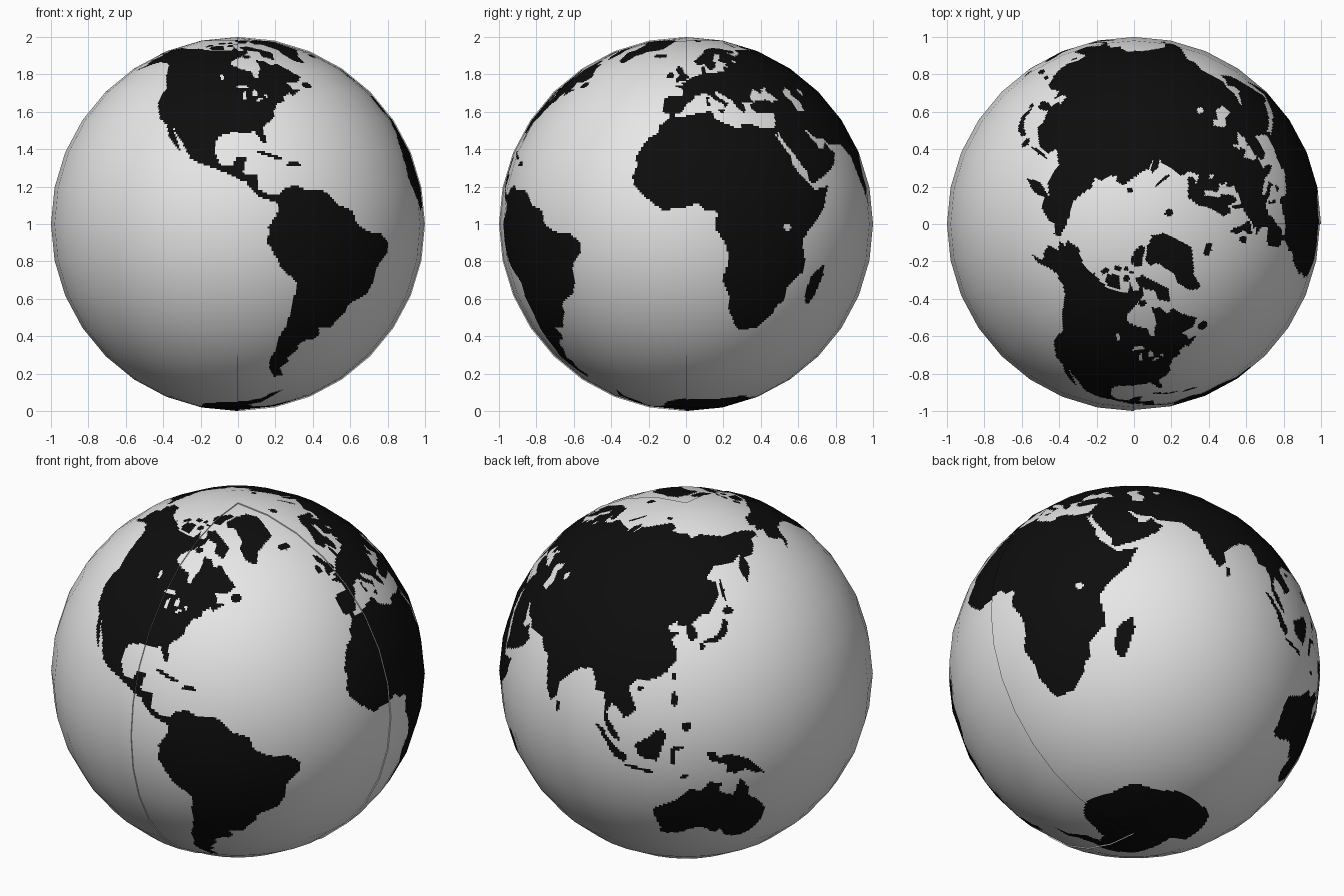
import bpy, math
from mathutils import Vector

SEG, RINGS, SUB = 32, 16, 16          # coarse globe facets, each cut into SUB x SUB cells
COLS, ROWS = SEG * SUB, RINGS * SUB


def material(name, v):
    m = bpy.data.materials.new(name)
    m.diffuse_color = (v, v, v, 1)
    return m


MATS = [material("pale_grey_ocean", 0.8), material("black_land", 0.004)]
grid = [[0] * COLS for _ in range(ROWS)]


def paint(points, value=1):
    """Fill a (longitude, latitude) outline on the cell grid."""
    for r in range(ROWS):
        lat = -90 + (r + 0.5) * 180 / ROWS
        cross = []
        for (x0, y0), (x1, y1) in zip(points, points[1:] + points[:1]):
            if (y0 > lat) != (y1 > lat):
                cross.append(x0 + (lat - y0) * (x1 - x0) / (y1 - y0))
        cross.sort()
        for a, b in zip(cross[::2], cross[1::2]):
            c0 = math.ceil((a + 180) * COLS / 360 - 0.5)
            c1 = math.ceil((b + 180) * COLS / 360 - 0.5)
            for c in range(c0, c1):
                grid[r][c % COLS] = value


def oval(lon, lat, w, h, tilt=0, value=1):
    """Small island or lake: tilted ellipse with half sizes in degrees."""
    t, pts = math.radians(tilt), []
    for k in range(12):
        a = k * math.tau / 12
        u, v = w * math.cos(a), h * math.sin(a)
        pts.append((lon + u * math.cos(t) - v * math.sin(t),
                    lat + u * math.sin(t) + v * math.cos(t)))
    paint(pts, value)


# North America
paint([(-168, 66), (-162, 67), (-166, 68.5), (-157, 71), (-141, 69.7), (-128, 70), (-115, 68.5),
       (-108, 68), (-95, 68), (-94, 71.5), (-90, 69), (-82, 69.5), (-82, 67), (-87, 65), (-94, 61),
       (-94, 58.5), (-88, 56.5), (-82.5, 55), (-82, 53), (-80, 51.3), (-79, 54.5), (-77, 57),
       (-78, 62.3), (-73, 62), (-69.5, 59), (-65, 60), (-61.5, 56.5), (-56, 52.5), (-60, 50),
       (-66.5, 50), (-65, 48.5), (-64.5, 46.2), (-60.5, 46.5), (-66, 43.5), (-67, 45), (-70.5, 43),
       (-70, 41.7), (-74, 40.5), (-76, 37), (-75.7, 35.3), (-81, 31.5), (-80, 26.5), (-80.8, 25.2),
       (-82.7, 28), (-84, 30), (-90, 29.3), (-97, 29), (-117, 32), (-120.6, 34.6), (-124.3, 40.3),
       (-124, 47), (-128, 51), (-134, 58), (-140, 59.8), (-148, 60.3), (-152, 59.2), (-158, 56.3),
       (-164, 54.7), (-158, 58.5), (-162, 59), (-166, 61.8), (-161, 64.5)])
# Central America
paint([(-117.3, 33), (-94.5, 30), (-94.5, 29.4), (-97.3, 27.5), (-97.8, 22.5), (-95.5, 18.5),
       (-91.5, 18.6), (-90.3, 21), (-87, 21.5), (-88.5, 16), (-83.3, 15), (-83.6, 11), (-80, 9.2),
       (-77.2, 8.8), (-78, 7.3), (-80.5, 7.4), (-83.5, 8.5), (-87.5, 13), (-94.5, 16.2),
       (-105.5, 20.2), (-109.3, 25.8), (-114, 31.2), (-112, 27.5), (-109.5, 23), (-112, 25), (-115, 28)])
# South America
paint([(-77.4, 8.6), (-75.5, 10.7), (-71.7, 12.3), (-70, 11.5), (-68, 10.6), (-62, 10.6), (-57, 6),
       (-51.5, 4), (-50, 0), (-44.5, -2.5), (-39, -3), (-35.3, -5.5), (-35, -8.5), (-39, -13),
       (-39.3, -18), (-41, -22), (-48, -25.5), (-48.7, -28.5), (-53.5, -34), (-58.3, -34),
       (-56.8, -36.5), (-58, -38.3), (-62, -39), (-65, -41), (-63.8, -42.5), (-67.5, -46),
       (-65.8, -47.5), (-69, -51), (-65.2, -54.8), (-70, -55.3), (-74.5, -51), (-75.5, -46.7),
       (-73.5, -41.5), (-73.5, -37), (-71.5, -32), (-70.3, -18.4), (-76, -14), (-79.5, -7.5),
       (-81.2, -5), (-80, -3), (-80.8, -1), (-78.8, 1.5), (-77.3, 4), (-77.9, 7.2)])
# Africa
paint([(-6, 35.8), (-2, 35.2), (10, 37.3), (11, 34), (15.2, 32.3), (20, 30.5), (20.2, 32.7),
       (23, 32.6), (29, 30.9), (32.5, 31.2), (32.6, 29.8), (35.5, 24), (37.3, 21), (37.4, 18.7),
       (39.5, 15.5), (43.2, 12), (44.5, 10.5), (51.2, 11.9), (48, 4.5), (42, -1.2), (39, -5),
       (40.6, -11), (40.6, -15), (35, -20), (35.4, -24), (32.8, -26), (32.5, -28.5), (27, -33.6),
       (20, -34.7), (18.3, -33), (15, -27), (14.4, -22.5), (11.8, -17), (13.7, -11), (12.2, -6),
       (9, -1), (9.7, 3.8), (6, 4.3), (4, 6.4), (-2, 4.8), (-7.5, 4.4), (-13, 8.5), (-16.8, 12.5),
       (-17.4, 14.7), (-16.2, 19), (-17, 21), (-14.5, 26), (-13, 27.8), (-9.8, 29.8), (-9.6, 32),
       (-6.8, 34)])
# Europe
paint([(-5.5, 36), (-9, 37), (-9.4, 39), (-9, 43.2), (-1.8, 43.4), (-1.2, 46), (-4.7, 48.2),
       (-1.5, 48.7), (-1.8, 49.7), (1.6, 50.9), (4.5, 52.5), (8.5, 53.7), (8.2, 57), (10.5, 57.6),
       (10.8, 54.2), (14, 54), (18.5, 54.7), (21, 55), (21.5, 57.5), (24.3, 57.2), (23.5, 59.2),
       (30, 59.9), (62, 60), (62, 45), (44, 42), (40, 43.5), (37, 45), (39, 47.2), (35, 46.2),
       (36, 45.1), (33.5, 44.5), (31, 46.5), (28.6, 43.7), (28, 41.9), (29, 41.1), (26.3, 40.5),
       (23.5, 40.5), (24, 38), (22.8, 36.5), (21.2, 38), (19.4, 41.5), (13.8, 45), (12.4, 44.5),
       (14, 42.5), (18.4, 40.1), (16.8, 40.3), (16, 38), (15.4, 40), (12, 42), (8.8, 44.3),
       (4, 43.5), (3.2, 42), (0, 39.8), (-2, 36.7)])
# Scandinavia and the White Sea coast
paint([(29, 59.8), (23, 60), (21.3, 61.5), (25.3, 65), (22.2, 65.8), (17.2, 61.5), (18.8, 60),
       (16.5, 57), (14.2, 55.5), (12.8, 55.5), (11, 59), (7, 58), (5, 61), (12, 65.5), (16, 69),
       (25.7, 71), (31, 70.3), (41, 67.5), (39, 66), (33, 66.6), (37, 64), (40, 64.8), (44, 66),
       (44, 68.5), (62, 69), (62, 59.5)])
# Northern Asia
paint([(58, 69), (68, 68.5), (67, 71), (70, 73), (73, 72.5), (73, 68), (75, 72.5), (80, 73),
       (87, 75), (104, 77.7), (113, 75.8), (109, 73.7), (127, 73), (130, 71), (140, 72.5),
       (160, 69.7), (170, 69.5), (180, 69), (190, 66.2), (187, 64.3), (180, 65), (177.5, 62.7),
       (170.5, 60), (163.3, 59.5), (162.5, 56), (156.8, 51), (156, 57), (163, 61.7), (155, 59.3),
       (142.5, 59.3), (135.5, 54.7), (141, 53), (140.4, 48.5), (58, 48)])
# Southern Asia
paint([(140.4, 49), (135, 43.3), (130.7, 42.3), (127.5, 39.8), (129.4, 36.5), (129, 35.2),
       (126.5, 34.4), (125, 37.8), (125, 39.6), (121.5, 39), (121.5, 40.8), (118, 39), (119, 37.2),
       (122.4, 37.2), (119.3, 35), (122, 31), (121.5, 28.2), (118, 24.4), (113.8, 22.2),
       (108.5, 21.6), (105.8, 19), (109, 12.5), (106.7, 10.2), (104.8, 8.7), (105, 10.5),
       (102.5, 12.2), (100.7, 13.4), (99.3, 10), (100.5, 7.2), (103.4, 4), (104, 1.4), (101, 3),
       (98.3, 8), (98.6, 12), (97.5, 16.5), (94.3, 16), (94, 19), (91.8, 22.5), (87, 21.4),
       (80.3, 15.6), (79.8, 10.3), (77.5, 8.1), (74.8, 13), (72.7, 19), (72.6, 21.3), (69.2, 22.2),
       (66.7, 25), (57.2, 25.7), (56.5, 27), (51.5, 27.9), (48.5, 30.2), (34.9, 29.5), (34.2, 27.8),
       (32.7, 29.8), (32.3, 31.2), (34.3, 31.3), (36, 36.6), (30.5, 36.5), (27.5, 37), (26.3, 39.5),
       (29, 41.1), (31.3, 41.2), (35, 42), (38, 41), (41.5, 41.6), (40, 43.5), (44, 49)])
# Arabia
paint([(34.9, 29.5), (35, 33), (44, 33), (48, 30), (50.1, 26.7), (51.2, 26), (51.5, 24.2),
       (54, 24.1), (56.3, 26.2), (56.8, 24.2), (59.8, 22.5), (57.5, 19), (52, 15.6), (45, 12.8),
       (43.3, 12.8), (42.7, 16.5), (39, 21.5), (35, 28)])
# Australia
paint([(113.7, -22.5), (114, -26), (115.7, -32), (115.2, -34.2), (118, -35), (123.5, -33.9),
       (126, -32.3), (131, -31.5), (135.5, -34.7), (137.8, -33), (140, -37.5), (143.5, -38.7),
       (146.3, -39), (150, -37.3), (153, -31.5), (153.2, -25.5), (149, -20.5), (146, -18.8),
       (145.2, -15), (142.5, -10.8), (141.5, -13.5), (140.8, -17.5), (138, -16.8), (135.5, -15),
       (136.7, -12.2), (132.5, -11.3), (129.7, -14.8), (126.5, -14), (122.3, -18), (118.8, -20.2)])
# Antarctica
paint([(-180, -90), (-180, -78.5), (-165, -78), (-150, -77), (-130, -74), (-100, -73), (-80, -73),
       (-68, -70), (-65, -66), (-57, -63.3), (-61, -68), (-62, -74), (-75, -77), (-60, -80),
       (-35, -78), (-20, -73.5), (0, -70), (30, -69.5), (50, -66.5), (70, -68.5), (90, -66.5),
       (115, -66.5), (135, -66.2), (150, -68.5), (170, -71.5), (164, -78), (180, -78.5), (180, -90)])
# Greenland, Baffin, Ellesmere, Victoria and Banks islands
paint([(-73, 78.3), (-60, 82), (-32, 83.5), (-17, 80.5), (-20, 75), (-22, 70.5), (-32, 68),
       (-40, 65), (-43.5, 60), (-50, 62), (-53.5, 67), (-51, 70), (-58, 75.5), (-68, 76)])
paint([(-89, 73), (-80, 73.7), (-68, 70), (-62, 66.7), (-65, 62.5), (-72, 64.5), (-73, 68), (-85, 70)])
paint([(-90, 76.5), (-80, 76.3), (-76, 79), (-63, 82.3), (-75, 83), (-91, 81.5)])
paint([(-117, 70), (-118, 72.5), (-106, 73.3), (-102, 69), (-113, 69)])
paint([(-125, 72), (-123, 74.2), (-117, 73.3), (-122, 71.2)])
# Britain, Madagascar, New Guinea, Borneo, Sumatra, Honshu
paint([(-5, 50), (1.2, 51.2), (1.5, 52.7), (-1.5, 55), (-2, 57.6), (-5, 58.5), (-5.5, 56), (-3, 53.5), (-4.8, 52)])
paint([(49.3, -12.1), (50.4, -15.7), (47.2, -25), (45, -25.5), (43.5, -22.5), (44.3, -16.5)])
paint([(131, -0.8), (134, -0.9), (135, -3.2), (138, -1.7), (145, -4.4), (150.7, -10.5), (147, -9.6),
       (144, -7.8), (141, -9), (138, -8.3), (137.8, -5.4), (132.8, -4)])
paint([(109, 1.5), (111.3, 2.5), (116.8, 7), (119, 5), (117.5, 1), (116, -4), (110.2, -2.9)])
paint([(95.3, 5.6), (97.5, 5.2), (103.5, -1), (106, -3.2), (105.7, -5.8), (102.3, -4), (98.7, 1.7)])
paint([(131, 34.2), (136, 35.6), (138.5, 37.4), (140, 40.5), (141.5, 41.3), (141.8, 39.3),
       (140.7, 35.7), (136, 33.6)])

# Smaller islands: longitude, latitude, half width, half height, tilt
for island in [(-18.7, 65, 5, 1.4), (-8, 53.3, 1.9, 1.6), (-56, 48.6, 2.6, 1.5), (-84, 64.5, 3, 1.2),
               (-98, 72.8, 3.5, 1.1), (-93, 74.8, 3, .6), (-110, 75.4, 5, .9), (-100, 75.8, 3, .7),
               (-92, 79, 3, 1.5), (-79.5, 21.8, 4.8, .6, -18), (-71.3, 18.9, 2.4, .8),
               (80.8, 7.6, .9, 1.8), (110.2, -7.3, 4.8, .6, -8), (121, -2, .9, 3), (122.5, .8, 2, .5),
               (143, 43.3, 2.3, 1.4), (131, 32.6, .9, 1.2), (143, 50.3, .8, 4), (121, 23.6, .6, 1.2),
               (121.2, 16.3, 1, 2.4), (125.2, 7.8, 1.5, 1.6), (109.8, 19.2, 1, .7),
               (57, 73.6, 4.6, 1.1, 38), (18, 78.6, 6, 1.3), (97, 79.5, 5, 1), (14.2, 37.5, 1.4, .7),
               (9, 40.3, .6, 1.3), (9.1, 42.2, .5, .6), (124.5, -9.2, 1.8, .6, 20)]:
    oval(*island)
# Inland waters cut back out of the land
paint([(47, 45), (51, 47), (53, 45), (51, 44.3), (54, 41), (53.5, 37), (49.5, 37.5), (49.5, 40.3), (47.5, 43)], 0)
for lake in [(60, 45, 1.4, 1.3), (33, -1, 1.2, 1.3), (-87.8, 47.7, 3, .8), (-87, 43.8, .8, 1.9),
             (-82.5, 44.8, 1.2, 1.3), (-81, 42.2, 1.9, .4, 20), (-77.8, 43.6, 1.4, .4),
             (31.5, 60.8, 1.3, .8), (-98, 52, .8, 1.8, 20)]:
    oval(*lake, value=0)


def ball(i, j):
    lon, lat = math.radians(i * 360 / SEG - 180), math.radians(j * 180 / RINGS - 90)
    return Vector((math.cos(lat) * math.cos(lon), math.cos(lat) * math.sin(lon), math.sin(lat)))


def facet_point(c, r):
    """Point on the flat-faceted globe at fine grid corner c, r."""
    i, j = min(c // SUB, SEG - 1), min(r // SUB, RINGS - 1)
    u, v = c / SUB - i, r / SUB - j
    return ball(i, j).lerp(ball(i + 1, j), u).lerp(ball(i, j + 1).lerp(ball(i + 1, j + 1), u), v)


def make(name, verts, faces):
    me = bpy.data.meshes.new(name)
    me.from_pydata(verts, [], faces)
    for m in MATS:
        me.materials.append(m)
    ob = bpy.data.objects.new(name, me)
    ob.location.z = 1
    bpy.context.collection.objects.link(ob)
    return me


def globe_part(name, c0, c1, radius):
    n = c1 - c0 + 1
    pts = [facet_point(c % COLS, r) for r in range(ROWS + 1) for c in range(c0, c1 + 1)]
    faces, mats = [], []
    for r in range(ROWS):
        for c in range(n - 1):
            a, b = r * n + c, (r + 1) * n + c
            faces.append((a, b + 1, b) if r == 0 else (a, a + 1, b) if r == ROWS - 1
                         else (a, a + 1, b + 1, b))
            mats.append(grid[r][(c0 + c) % COLS])
    me = make(name, [p * radius for p in pts], faces)
    me.polygons.foreach_set("material_index", mats)
    me.polygons.foreach_set("use_smooth", [True] * len(faces))
    me.normals_split_custom_set_from_vertices([p.normalized() for p in pts])


# Three-quarter globe, and the quarter wedge set slightly into it
Q = COLS // 4
globe_part("globe_body", 2 * Q, 5 * Q, 1.0)
globe_part("quarter_wedge", Q, 2 * Q, 0.994)
# Flat half-disc walls of the wedge cut
for name, i in (("front_cut_wall", SEG // 4), ("right_cut_wall", SEG // 2)):
    make(name, [ball(i, j) for j in range(RINGS + 1)], [tuple(range(RINGS + 1))])
